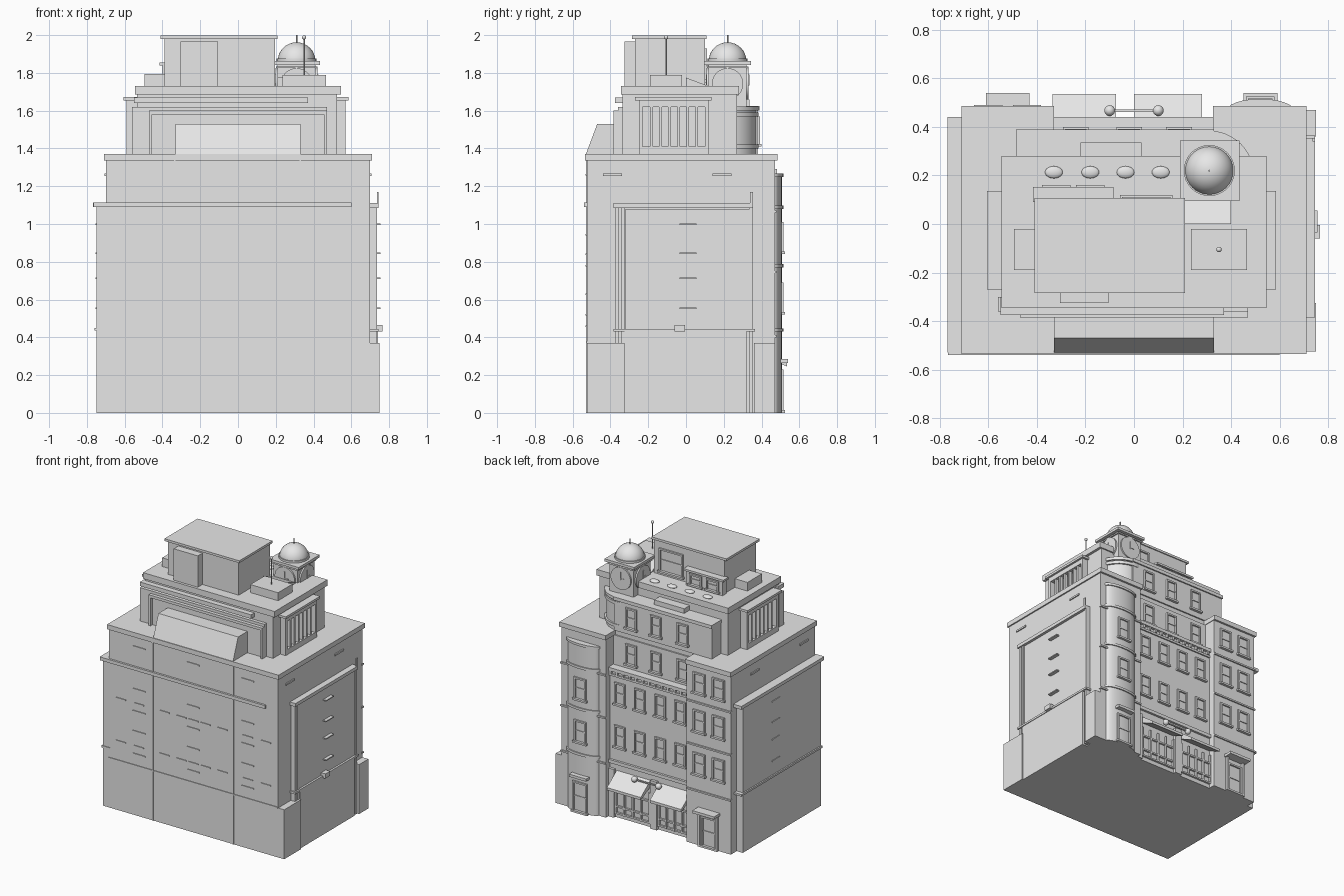
import bpy, bmesh, math
from mathutils import Matrix

if "Cube" in bpy.data.objects:
    bpy.data.objects.remove(bpy.data.objects["Cube"])

stone = bpy.data.materials.new("grey_stone")
stone.diffuse_color = (0.8, 0.8, 0.8, 1)
stone.use_nodes = True
stone.node_tree.nodes["Principled BSDF"].inputs["Base Color"].default_value = stone.diffuse_color


def finish(name, bm, smooth=False):
    me = bpy.data.meshes.new(name)
    bmesh.ops.recalc_face_normals(bm, faces=bm.faces)
    bm.to_mesh(me)
    bm.free()
    me.materials.append(stone)
    ob = bpy.data.objects.new(name, me)
    bpy.context.collection.objects.link(ob)
    if smooth:
        bpy.context.view_layer.objects.active = ob
        ob.select_set(True)
        bpy.ops.object.shade_smooth_by_angle(angle=math.radians(35))
        ob.select_set(False)
    return ob


def boxes(name, *bounds):
    """One object from boxes given as x0, x1, y0, y1, z0, z1."""
    bm = bmesh.new()
    for x0, x1, y0, y1, z0, z1 in bounds:
        m = Matrix.Translation(((x0 + x1) / 2, (y0 + y1) / 2, (z0 + z1) / 2))
        m = m @ Matrix.Diagonal((x1 - x0, y1 - y0, z1 - z0, 1))
        bmesh.ops.create_cube(bm, size=1, matrix=m)
    return finish(name, bm)


def prism(name, pts, a, b, axis):
    """Extrude (y, z) points along x, or (x, y) points along z."""
    bm = bmesh.new()
    place = (lambda p, t: (t, p[0], p[1])) if axis == 'x' else (lambda p, t: (p[0], p[1], t))
    lo = [bm.verts.new(place(p, a)) for p in pts]
    hi = [bm.verts.new(place(p, b)) for p in pts]
    bm.faces.new(lo)
    bm.faces.new(hi)
    for i in range(len(pts)):
        j = (i + 1) % len(pts)
        bm.faces.new((lo[i], lo[j], hi[j], hi[i]))
    return finish(name, bm, axis == 'z')


def cylinder(name, c, r, h, rot=None, seg=32):
    bm = bmesh.new()
    m = Matrix.Translation(c) @ (rot or Matrix())
    bmesh.ops.create_cone(bm, cap_ends=True, segments=seg, radius1=r, radius2=r, depth=h, matrix=m)
    return finish(name, bm, True)


def ball(name, c, r, flat=1.0, wide=1.0):
    bm = bmesh.new()
    m = Matrix.Translation(c) @ Matrix.Diagonal((r * wide, r, r * flat, 1))
    bmesh.ops.create_uvsphere(bm, u_segments=24, v_segments=14, radius=1, matrix=m)
    return finish(name, bm, True)


def back_window(name, x, y, z0, z1, w=0.09):
    """Raised frame with sill and crossbar on a wall facing +y."""
    h, t, d = w / 2, 0.012, 0.012
    boxes(name, (x - h, x - h + t, y, y + d, z0, z1), (x + h - t, x + h, y, y + d, z0, z1),
          (x - h, x + h, y, y + d, z1 - t, z1),
          (x - h - .008, x + h + .008, y, y + .02, z0 - .01, z0 + .004),
          (x - h, x + h, y, y + .006, (z0 + z1) / 2 - .004, (z0 + z1) / 2 + .004))


# Main block with two rear wings
boxes("main_block", (-.70, .70, -.525, .38, 0, 1.335))
boxes("rear_wings", (-.70, -.335, .3, .47, 0, 1.335), (.335, .70, .3, .47, 0, 1.335))
boxes("rear_centre_wall", (-.335, .335, .3, .42, 0, 1.09))
boxes("rear_cornice", (-.335, .335, .37, .44, 1.09, 1.115), (-.335, .335, .37, .43, 1.05, 1.065))
boxes("cornice_brackets", *[(-.32 + i * .053, -.305 + i * .053, .41, .437, 1.065, 1.09) for i in range(13)])
boxes("main_roof_slab", (-.71, .71, -.535, .37, 1.335, 1.37),
      (-.71, -.33, .3, .485, 1.335, 1.37), (.325, .71, .3, .485, 1.335, 1.37))

# Side annexes with ledges and pilasters
boxes("left_annex", (-.75, -.69, -.525, .40, 0, 1.09))
boxes("left_annex_cornice", (-.767, -.69, -.53, .44, 1.09, 1.115))
boxes("left_annex_ledge", (-.76, -.69, -.53, .43, .435, .45))
boxes("right_annex", (.69, .73, -.32, .34, .43, 1.08), (.69, .74, -.325, .30, 0, .43))
boxes("right_base_blocks", (.69, .75, -.525, -.325, 0, .37), (.69, .75, .36, .47, 0, .37))
boxes("right_annex_cornice", (.69, .745, -.385, .355, 1.085, 1.11), (.735, .745, .34, .355, 1.11, 1.17))
boxes("right_annex_ledge", (.69, .745, -.385, .365, .43, .445), (.73, .765, -.06, -.005, .43, .465))
boxes("right_pilasters", *[(.69, .735, y, y + .02, 0, 1.085) for y in (-.375, -.345, .335)],
      (.69, .74, .30, .32, 0, .43))
for s, name in ((-1, "left"), (1, "right")):
    xs = sorted((s * .725, s * .755))
    boxes(name + "_lintels", *[(*xs, y, y + .09, z, z + .008)
                               for y in (-.035,) for z in (.55, .71, .84, .995)])
    xs = sorted((s * .69, s * .708))
    boxes(name + "_upper_lintels", *[(*xs, y, y + .1, 1.255, 1.268) for y in (-.44, .14)])

# Front cornice, joints and shallow lintels
boxes("front_cornice", (-.765, .60, -.54, -.5, 1.09, 1.115))
boxes("front_ledge", (-.70, .70, -.53, -.5, .37, .377))
boxes("front_joints", *[(x - .004, x + .004, -.53, -.52, 0, 1.335) for x in (-.335, .33)])
boxes("front_lintels", *[(x - .05, x + .05, -.531, -.52, z, z + .008)
                         for x in (-.45, 0, .45) for z in (.455, .625, .775, .94, 1.258)])
boxes("front_sills", *[(x - .04, x + .04, -.531, -.52, z, z + .008)
                       for x in (-.6, -.45, -.24, -.1, 0, .1, .24, .45, .6) for z in (.515, .835)])

# Sloped skylight on the front terrace
prism("front_skylight", [(-.53, 1.37), (-.47, 1.53), (-.33, 1.53), (-.33, 1.37)], -.33, .33, 'x')

# Set-back upper storeys
boxes("upper_storey", (-.535, .525, -.335, .27, 1.37, 1.69))
boxes("upper_front_wall", (-.56, .47, -.36, -.3, 1.37, 1.62))
boxes("upper_front_frame", (-.47, -.455, -.385, -.35, 1.37, 1.59), (.455, .47, -.385, -.35, 1.37, 1.59),
      (-.47, .47, -.385, -.35, 1.58, 1.60))
boxes("upper_front_cornice", (-.55, .37, -.375, -.3, 1.64, 1.67))
boxes("upper_rear_wall", (-.48, .33, .25, .38, 1.37, 1.61))
boxes("upper_rear_cornice", (-.485, .33, .25, .39, 1.60, 1.625), (-.22, .03, .25, .335, 1.625, 1.66))
boxes("upper_roof_slab", (-.545, .545, -.345, .28, 1.685, 1.73))

# Columned side bays
for s, name in ((-1, "left"), (1, "right")):
    def span(a, b):
        return sorted((s * a, s * b))
    e = .59 if s < 0 else .57
    boxes(name + "_bay", (*span(.5, e), -.25, .12, 1.37, 1.41), (*span(.5, e), -.25, .12, 1.62, 1.655),
          (*span(.5, e), -.25, -.23, 1.41, 1.62), (*span(.5, e), .10, .12, 1.41, 1.62))
    boxes(name + "_bay_cap", (*span(.5, e + .015), -.27, .135, 1.655, 1.672))
    boxes(name + "_bay_columns", *[(*span(e - .03, e - .005), y, y + .014, 1.41, 1.62)
                                   for y in [-.19 + i * .048 for i in range(6)]])

# Rooftop penthouse and service boxes
boxes("penthouse", (-.39, .195, -.27, .10, 1.73, 1.985))
boxes("penthouse_roof", (-.41, .21, -.285, .108, 1.98, 1.997))
boxes("penthouse_front_box", (-.305, -.105, -.325, -.26, 1.73, 1.965))
boxes("penthouse_rear_porch", (-.40, -.1, .09, .14, 1.73, 1.84), (-.415, -.085, .09, .152, 1.84, 1.855))
back_window("porch_window", -.32, .14, 1.75, 1.83, .1)
back_window("porch_window", -.18, .14, 1.75, 1.83, .1)
back_window("penthouse_window", .05, .10, 1.76, 1.93, .2)
boxes("left_service_box", (-.495, -.38, -.19, -.02, 1.73, 1.795))
boxes("right_service_box", (.235, .465, -.19, -.02, 1.73, 1.79))
prism("tower_ramp", [(0, 1.73), (0, 1.775), (.12, 1.73)], .21, .40, 'x')
cylinder("antenna", (.35, -.105, 1.89), .004, .21, seg=8)
ball("antenna_tip", (.35, -.105, 1.988), .011)
for x in (-.33, -.18, -.035, .11):
    ball("roof_vent", (x, .213, 1.733), .025, .5, 1.45)

# Rounded corner drum under the clock tower
cylinder("corner_drum", (.31, .20, 1.49), .172, .25, seg=48)
for z in (1.41, 1.58, 1.612):
    cylinder("drum_band", (.31, .20, z), .184, .022, seg=48)

# Clock tower with dome
boxes("clock_tower", (.21, .41, .12, .32, 1.6, 1.845))
boxes("tower_cornice", (.19, .435, .095, .343, 1.843, 1.862), (.20, .42, .11, .33, 1.825, 1.835))
cylinder("dome_base", (.31, .22, 1.868), .105, .018)
bm = bmesh.new()
bmesh.ops.create_uvsphere(bm, u_segments=32, v_segments=16, radius=.1,
                          matrix=Matrix.Translation((.31, .22, 1.862)))
bmesh.ops.bisect_plane(bm, geom=bm.verts[:] + bm.edges[:] + bm.faces[:], plane_co=(0, 0, 1.862),
                       plane_no=(0, 0, -1), clear_outer=True)
finish("dome", bm, True)
cylinder("dome_spike", (.31, .22, 1.98), .004, .04, seg=8)
for i in range(4):
    r = Matrix.Rotation(i * math.pi / 2, 4, 'Z')
    d = r @ Matrix.Translation((.103, 0, 0))
    c = Matrix.Translation((.31, .22, 1.742)) @ d
    cylinder("clock_face", c.translation, .083, .016, r @ Matrix.Rotation(math.pi / 2, 4, 'Y'))
    hands = boxes("clock_hands", (.007, .012, -.003, .003, -.01, .05), (.007, .012, -.003, .03, -.003, .003))
    hands.matrix_world = c

# Curved bow on the right rear wing
n = 12
arc = [(.52 + .13 * math.cos(math.pi * i / n), .465 + .042 * math.sin(math.pi * i / n)) for i in range(n + 1)]
prism("rear_bow", arc, 0, 1.25, 'z')
wide = [(.52 + (x - .52) * 1.08, .465 + (y - .465) * 1.2) for x, y in arc]
for z in (.43, .77, 1.08, 1.25):
    prism("bow_band", wide, z, z + .018, 'z')

# Rear windows
for z0, z1 in ((.53, .69), (.85, 1.01), (1.14, 1.29)):
    for x in (-.60, -.44):
        back_window("left_wing_window", x, .47, z0, z1, .1)
    if z1 < 1.1:
        back_window("bow_window", .52, .505, z0, z1, .1)
        for x in (-.25, -.085, .085, .25):
            back_window("centre_window", x, .42, z0, z1)
for x in (-.24, -.02, .185):
    back_window("upper_window", x, .38, 1.15, 1.30)
    back_window("attic_window", x, .38, 1.42, 1.57)
boxes("wing_bands", *[(-.705, -.335, .46, .48, z, z + .012) for z in (.40, .74, 1.06)],
      *[(.335, .705, .46, .48, z, z + .012) for z in (.40, .74, 1.06)])
boxes("shop_fascia", (-.335, .335, .41, .437, .40, .425))

# Street-level shops, awnings and doors
for x0, x1 in ((-.335, -.075), (.0, .28)):
    prism("awning", [(.42, .35), (.535, .265), (.535, .245), (.42, .30)], x0, x1, 'x')
    w = (x1 - x0) / 4
    boxes("shop_window", *[(x0 + i * w - .006, x0 + i * w + .006, .42, .437, .03, .26) for i in range(5)],
          *[(x0, x1, .42, .434, z, z + .012) for z in (.03, .08, .19)])
boxes("shop_pier", (-.065, -.01, .42, .44, 0, .36), (.29, .335, .42, .44, 0, .36))
for x in (-.1, .1):
    ball("shop_lamp", (x, .467, .35), .022)
boxes("lamp_rail", (-.1, .1, .462, .472, .345, .353))
boxes("rear_canopies", (-.61, -.43, .46, .54, .265, .285), (.45, .59, .46, .54, .265, .285))
back_window("left_door", -.52, .47, .01, .23, .12)
back_window("right_door", .52, .505, .01, .23, .12)
boxes("door_posts", (-.60, -.585, .47, .49, 0, .265), (-.455, -.44, .47, .49, 0, .265))
